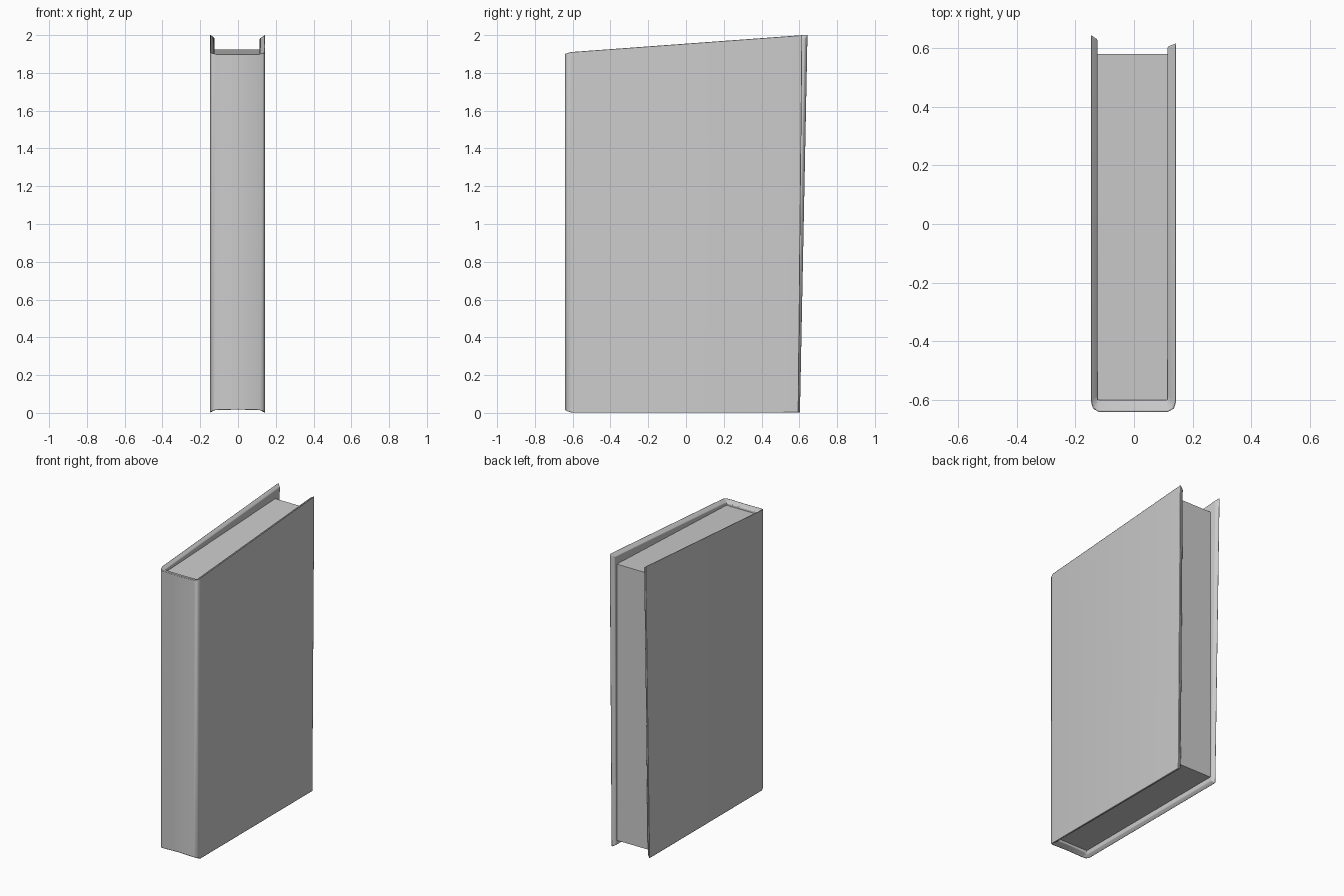
import bpy, bmesh

if "Cube" in bpy.data.objects:
    bpy.data.objects.remove(bpy.data.objects["Cube"])


def finish(bm, name):
    bmesh.ops.recalc_face_normals(bm, faces=bm.faces)
    mesh = bpy.data.meshes.new(name)
    bm.to_mesh(mesh)
    bm.free()
    obj = bpy.data.objects.new(name, mesh)
    bpy.context.collection.objects.link(obj)
    return obj


def top_z(y):
    # Sloping top edge, rising from the spine to the open side
    return 1.912 + (y + 0.61) * 0.073


# Cover: plan-view pairs of outer and inner points
# (outer x, outer y bottom, outer y top, inner x, inner y bottom, inner y top, spine drop)
plan = [
    (-0.147, 0.605, 0.645, -0.125, 0.59, 0.63, 0.0),
    (-0.147, -0.605, -0.605, -0.125, -0.585, -0.585, 0.0),
    (-0.140, -0.63, -0.63, -0.125, -0.60, -0.60, 0.007),
    (-0.120, -0.641, -0.641, -0.115, -0.60, -0.60, 0.013),
    (0.0, -0.641, -0.641, 0.0, -0.60, -0.60, 0.016),
    (0.115, -0.641, -0.641, 0.105, -0.60, -0.60, 0.013),
    (0.136, -0.63, -0.63, 0.115, -0.60, -0.60, 0.007),
    (0.144, -0.605, -0.605, 0.115, -0.585, -0.585, 0.0),
    (0.144, 0.597, 0.617, 0.115, 0.585, 0.605, 0.0),
]
bm = bmesh.new()
rings = []
for ox, ob, ot, ix, ib, it, drop in plan:
    rings.append([bm.verts.new(p) for p in (
        (ox, ob, drop), (ox, ot, top_z(ot) - drop * 0.6),
        (ix, it, top_z(it) - 0.018 - drop * 0.3), (ix, ib, 0.016 + drop))])
for a, b in zip(rings, rings[1:]):
    for i in range(4):
        j = (i + 1) % 4
        bm.faces.new((a[i], a[j], b[j], b[i]))
bm.faces.new(rings[0])
bm.faces.new(rings[-1])
cover = finish(bm, "cover")

# Softened cover edges
bevel = cover.modifiers.new("soft_edges", 'BEVEL')
bevel.width = 0.004
bevel.segments = 2
bevel.limit_method = 'ANGLE'
bevel.angle_limit = 0.7
bpy.context.view_layer.objects.active = cover
cover.select_set(True)
bpy.ops.object.shade_smooth_by_angle(angle=1.0)

# Page block with the same sloping top
bm = bmesh.new()
bmesh.ops.create_cube(bm, size=1)
for v in bm.verts:
    x, y, z = v.co
    v.co.x = -0.125 if x < 0 else 0.115
    v.co.y = -0.60 if y < 0 else 0.58
    v.co.z = 0.045 if z < 0 else (1.875 if y < 0 else 1.925)
finish(bm, "pages")
